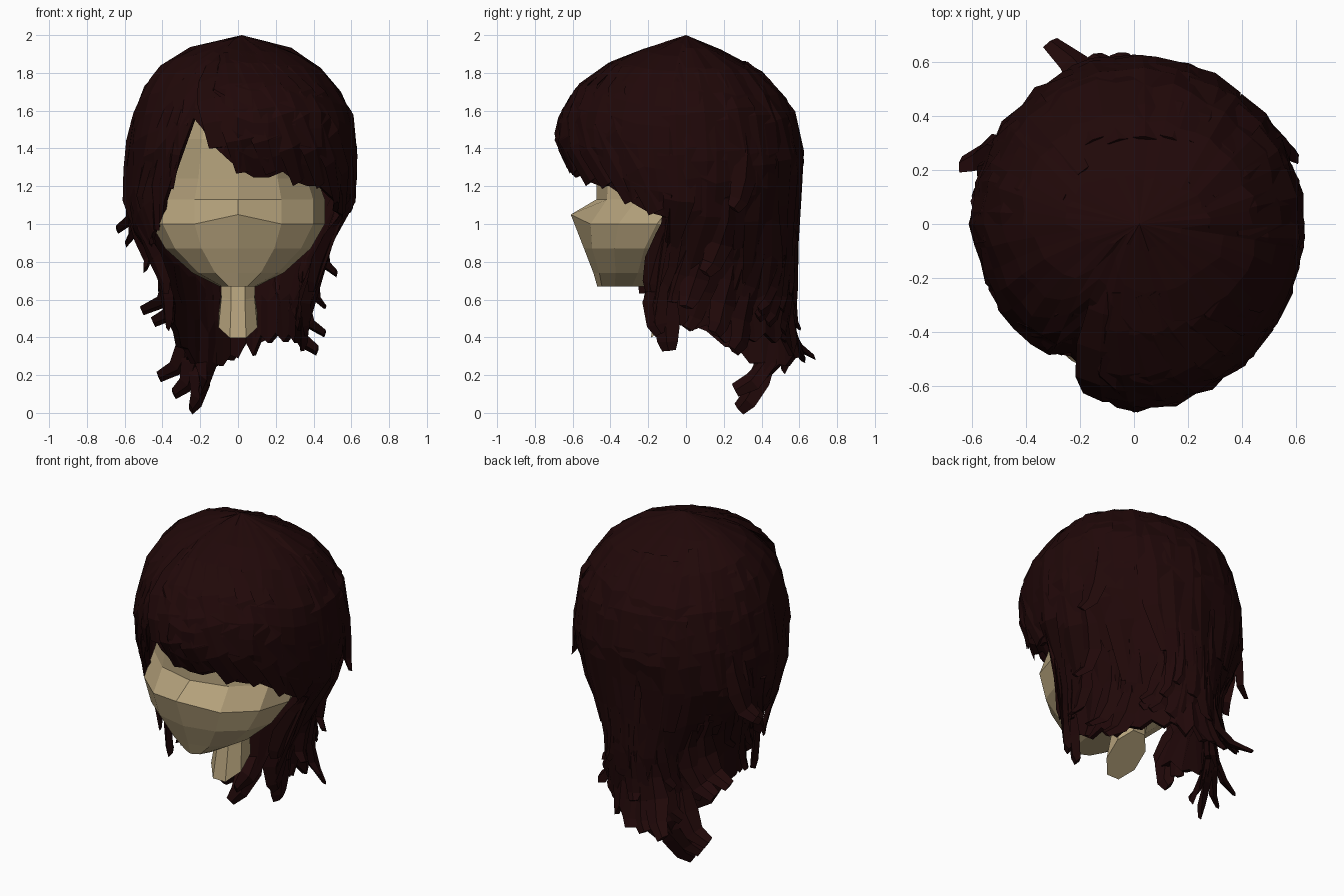
import bpy, bmesh, math, random
from mathutils import Vector

random.seed(4)
if "Cube" in bpy.data.objects:
    bpy.data.objects.remove(bpy.data.objects["Cube"])


def material(name, rgb):
    m = bpy.data.materials.new(name)
    m.use_nodes = True
    m.diffuse_color = (*rgb, 1)
    bsdf = m.node_tree.nodes["Principled BSDF"]
    bsdf.inputs["Base Color"].default_value = (*rgb, 1)
    bsdf.inputs["Roughness"].default_value = 0.9
    return m


SKIN = material("skin", (0.46, 0.36, 0.20))
HAIR = material("dark_brown_hair", (0.0145, 0.0024, 0.0026))


def finish(name, bm, mat):
    bmesh.ops.recalc_face_normals(bm, faces=bm.faces[:])
    me = bpy.data.meshes.new(name)
    bm.to_mesh(me)
    bm.free()
    me.materials.append(mat)
    ob = bpy.data.objects.new(name, me)
    bpy.context.collection.objects.link(ob)
    return ob


def loft(bm, rings, caps=True):
    """Join rings of points into a skin and return the vertex rings."""
    vs = [[bm.verts.new(p) for p in ring] for ring in rings]
    n = len(vs[0])
    for a, b in zip(vs, vs[1:]):
        for i in range(n):
            j = (i + 1) % n
            bm.faces.new((a[i], a[j], b[j], b[i]))
    if caps:
        bm.faces.new(vs[0])
        bm.faces.new(vs[-1])
    return vs


def interp(table, v):
    if v <= table[0][0]:
        return table[0][1]
    for (a, p), (b, q) in zip(table, table[1:]):
        if v <= b:
            return p + (q - p) * (v - a) / (b - a)
    return table[-1][1]


# Head: rows of (height, half width, front y, back y), the fourth pulled out to a nose
bm = bmesh.new()
rings = []
for z, w, f, b in [(0.67, 0.10, -0.47, -0.10), (0.74, 0.24, -0.49, -0.02),
                   (0.87, 0.385, -0.54, 0.10), (1.0, 0.46, -0.56, 0.25),
                   (1.13, 0.46, -0.475, 0.38), (1.24, 0.42, -0.475, 0.42),
                   (1.45, 0.38, -0.47, 0.42), (1.65, 0.32, -0.40, 0.34),
                   (1.78, 0.12, -0.15, 0.15)]:
    ring = []
    for k in range(12):
        a = math.radians(30 * k)
        nose = 0.05 if k == 0 and z == 1.0 else 0
        ring.append((w * math.sin(a), (f + b) / 2 - (b - f) / 2 * math.cos(a) - nose, z + nose))
    rings.append(ring)
loft(bm, rings)
finish("head", bm, SKIN)

# Neck: leaning column with a slanted base
bm = bmesh.new()
rings = []
for z, y, w, slant in [(0.49, -0.07, 0.105, 0.8), (0.62, -0.05, 0.09, 0.2), (0.80, 0, 0.10, 0)]:
    ring = []
    for k in range(8):
        a = math.radians(45 * k + 22.5)
        dy = -1.2 * w * math.cos(a)
        ring.append((w * 1.06 * math.sin(a), y + dy, z + slant * dy))
    rings.append(ring)
loft(bm, rings)
finish("neck", bm, SKIN)

# Hair outline radii by height, in four directions
RIGHT = [(0.3, 0.37), (0.6, 0.37), (0.8, 0.43), (0.95, 0.50), (1.1, 0.61), (1.3, 0.63),
         (1.6, 0.61), (1.82, 0.45), (1.93, 0.29), (2, 0)]
LEFT = [(0.3, 0.37), (0.6, 0.37), (0.8, 0.43), (0.95, 0.55), (1.15, 0.61), (1.5, 0.58),
        (1.73, 0.50), (1.88, 0.37), (1.94, 0.24), (2, 0)]
FRONT = [(0.8, 0.45), (1.1, 0.55), (1.25, 0.60), (1.38, 0.67), (1.48, 0.69), (1.56, 0.67),
         (1.7, 0.61), (1.86, 0.39), (1.91, 0.28), (2, 0)]
BACK = [(0.1, 0.48), (0.3, 0.60), (0.5, 0.56), (0.7, 0.59), (1.1, 0.59), (1.32, 0.63),
        (1.63, 0.57), (1.85, 0.36), (2, 0)]
# Parting dent and lower edge by angle: 0 is front, positive towards +x
DENT = [(-90, 1), (-60, 0.96), (-43, 0.9), (-23, 0.83), (-15, 0.97), (0, 1)]
EDGE = [(-180, 0.31), (-150, 0.2), (-130, 0.25), (-110, 0.42), (-90, 0.6), (-80, 0.85),
        (-65, 0.93), (-52, 1.0), (-45, 1.12), (-37, 1.34), (-30, 1.56), (-22, 1.5), (-15, 1.43),
        (5, 1.25), (14, 1.24), (22, 1.28), (33, 1.2), (45, 1.2), (68, 1.06), (83, 1.03),
        (90, 0.45), (110, 0.4), (180, 0.31)]


def shell(phi, z, off=0.0):
    """Point on the hair outline at an angle and height."""
    phi = (phi + 180) % 360 - 180
    s, c = math.sin(math.radians(phi)), math.cos(math.radians(phi))
    shift = 0.17 * min(1, max(0, (1.05 - z) / 0.45))
    rx = interp(RIGHT if s > 0 else LEFT, z)
    ry = interp(FRONT, z) if c > 0 else interp(BACK, z) + shift
    d = interp(DENT, phi)
    return Vector(((rx * d + off) * s, -(ry * d + off) * c - shift, z))


# Main hair mass: columns from crown to ragged edge
bm = bmesh.new()
COLS, ROWS = 48, 10
lows = []
for k in range(COLS):
    low = interp(EDGE, -180 + k * 360 / COLS)
    if low < 0.9:
        low += 0.05 * (k % 2) + random.uniform(-0.03, 0.03)
    lows.append(low)
rings = []
for r in range(1, ROWS + 1):
    drop = (r / ROWS) ** 1.35
    rings.append([shell(-180 + k * 360 / COLS, 2 - (2 - low) * drop, random.uniform(-0.015, 0.01))
                  for k, low in enumerate(lows)])
top = loft(bm, rings, caps=False)[0]
crown = bm.verts.new((0.02, 0, 2))
for k in range(COLS):
    bm.faces.new((crown, top[k], top[(k + 1) % COLS]))
cap = finish("hair_cap", bm, HAIR)
mod = cap.modifiers.new("thickness", "SOLIDIFY")
mod.thickness = 0.03
mod.offset = -1


def strand(bm, path, width, thick, tip):
    """Tapered lock with a diamond cross-section."""
    rings = []
    n = len(path) - 1
    for i, p in enumerate(path):
        t = i / n
        d = (path[min(i + 1, n)] - path[max(i - 1, 0)]).normalized()
        out = Vector((p.x, p.y, 0.15)).normalized()
        side = d.cross(out).normalized()
        out = side.cross(d).normalized()
        w = width * (0.35 + 1.3 * t if t < 0.5 else 1 - (1 - tip) * (2 * t - 1))
        h = thick * (0.5 if i in (0, n) else 1)
        rings.append([p + side * w, p + out * h, p - side * w, p - out * h])
    loft(bm, rings)


def swept(phi0, phi1, z0, z1):
    """Path that rises out of the shell and sweeps to another angle and height."""
    return [shell(phi0 + (phi1 - phi0) * t ** 0.8, z0 + (z1 - z0) * t ** 1.4, -0.035 + 0.03 * t ** 0.7)
            for t in (0, 0.2, 0.4, 0.6, 0.8, 1)]


def flicked(tip, z0):
    """Path leaving the shell at a height and curling out to a tip."""
    tip = Vector(tip)
    phi = math.degrees(math.atan2(tip.x, -tip.y - 0.12))
    pts = []
    for t in (0, 0.25, 0.5, 0.75, 1):
        z = z0 + (tip.z - z0) * t
        pts.append(shell(phi, z, -0.01).lerp(tip, t ** 2.2))
    return pts


# Fringe swept from the parting across the brow
bm = bmesh.new()
for k in range(7):
    end = -10 + 14 * k
    strand(bm, swept(-22 + 8 * k, end, 1.9, interp(EDGE, end) + 0.02), 0.11, 0.022, 0.5)
for end in (-42, -56, -70):
    strand(bm, swept(-34, end, 1.86, interp(EDGE, end) - 0.01), 0.06, 0.018, 0.5)
finish("fringe", bm, HAIR)

# Long overlapping locks around the sides and back
bm = bmesh.new()
for k in range(13):
    phi = 92 + 15 * k
    strand(bm, swept(phi - 8, phi + random.uniform(-8, 8), random.uniform(1.82, 1.92),
                     random.uniform(0.65, 0.9)), 0.13, 0.022, 0.4)
finish("long_locks", bm, HAIR)

# Layered ragged ends
bm = bmesh.new()
for k in range(42):
    phi = 92 + 180 * k / 41
    z1 = interp(EDGE, (phi + 180) % 360 - 180) + random.uniform(-0.02, 0.3)
    tip = shell(phi + random.uniform(-6, 6), z1, random.uniform(-0.02, 0.05))
    strand(bm, flicked(tip, z1 + random.uniform(0.3, 0.55)), random.uniform(0.045, 0.075), 0.016, 0.5)
finish("ragged_ends", bm, HAIR)

# Flyaway locks that break the outline
bm = bmesh.new()
for tip in [(-0.64, 0.22, 0.97), (-0.59, 0.10, 0.90), (-0.49, -0.05, 0.76), (-0.51, 0.30, 0.54),
            (-0.45, 0.36, 0.48), (-0.42, 0.38, 0.19), (-0.34, 0.33, 0.10), (-0.25, 0.28, 0.02),
            (-0.20, 0.26, 0.12), (-0.31, 0.67, 0.30), (-0.15, 0.62, 0.28), (0.60, 0.25, 1.08),
            (0.52, 0.10, 0.74), (0.46, 0.0, 0.56), (0.46, 0.15, 0.42), (0.42, 0.25, 0.33),
            (0.39, -0.18, 0.64), (0.36, -0.13, 0.42), (0.34, -0.09, 0.33), (-0.37, -0.13, 0.45)]:
    strand(bm, flicked(tip, tip[2] + 0.4), 0.075, 0.022, 0.5)
finish("flyaway_locks", bm, HAIR)
